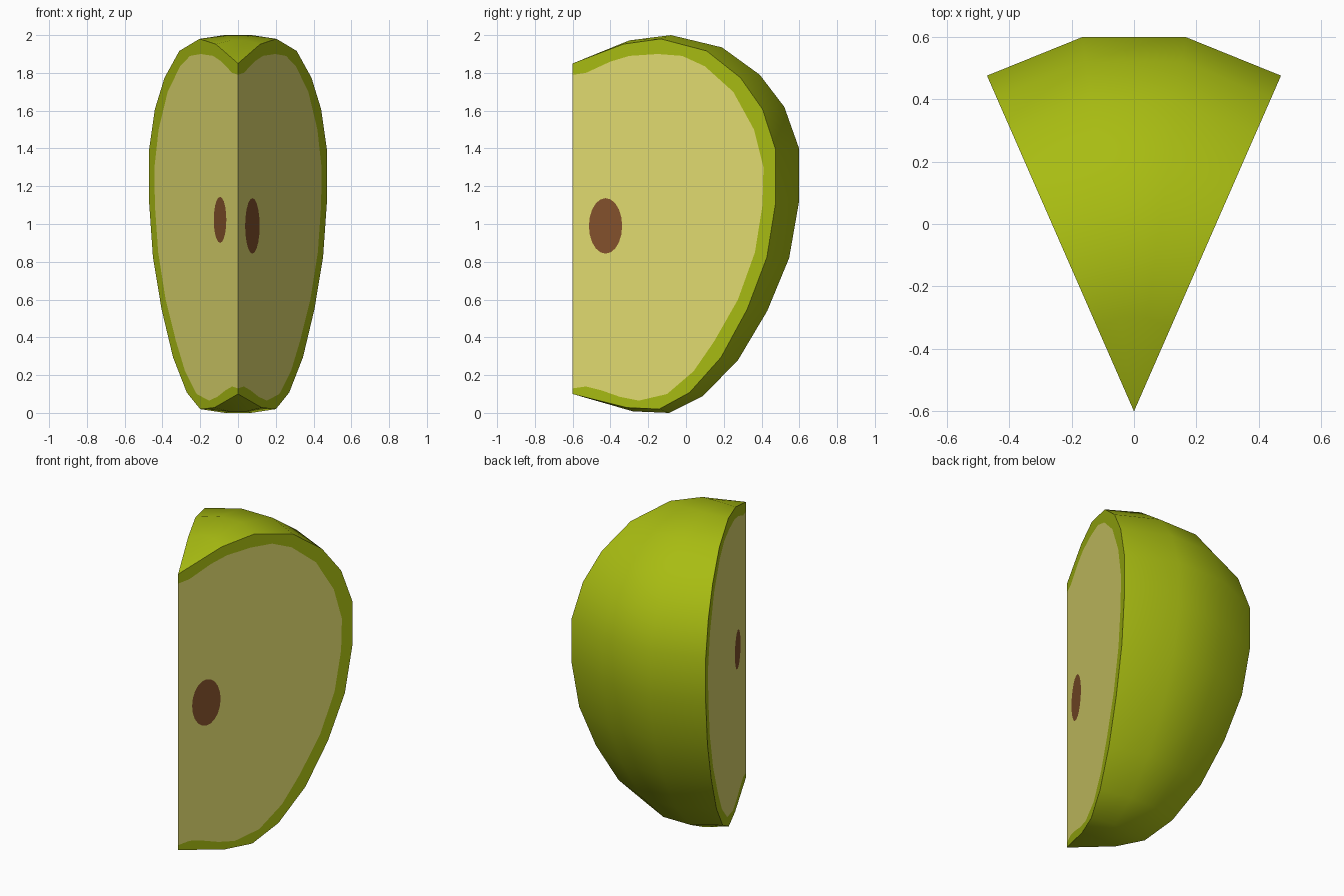
import bpy, bmesh, math
from mathutils import Vector
from mathutils.geometry import delaunay_2d_cdt

if "Cube" in bpy.data.objects:
    bpy.data.objects.remove(bpy.data.objects["Cube"])

HALF = math.radians(23.65)   # half of the wedge angle
AXIS_Y = -0.6                # the core line of the fruit


def material(name, rgb):
    m = bpy.data.materials.new(name)
    m.diffuse_color = (*rgb, 1)
    m.use_nodes = True
    m.node_tree.nodes["Principled BSDF"].inputs["Base Color"].default_value = m.diffuse_color
    return m


# Outer profile, (radius from core, height), top to bottom
profile = [(0, 1.85), (0.303, 1.972), (0.525, 2.0), (0.798, 1.935), (1.0, 1.79),
           (1.131, 1.62), (1.21, 1.4), (1.21, 1.12), (1.157, 0.82), (1.04, 0.54),
           (0.884, 0.28), (0.697, 0.09), (0.515, 0.0), (0.323, 0.008), (0, 0.1)]

# Flesh outline on the cut faces, measured along the right view (y, height)
flesh_yz = [(-0.6, 1.79), (-0.53, 1.80), (-0.4, 1.86), (-0.3, 1.89), (-0.15, 1.9),
            (-0.02, 1.89), (0.1, 1.835), (0.25, 1.70), (0.36, 1.5), (0.41, 1.3),
            (0.405, 1.1), (0.365, 0.85), (0.275, 0.6), (0.15, 0.38), (0.04, 0.22),
            (-0.1, 0.1), (-0.25, 0.065), (-0.35, 0.085), (-0.45, 0.12),
            (-0.53, 0.14), (-0.6, 0.13)]
flesh = [((y - AXIS_Y) / math.cos(HALF), z) for y, z in flesh_yz]


def place(r, z, a):
    return Vector((r * math.sin(a), AXIS_Y + r * math.cos(a), z))


def cut_edge(r, z):
    # the skin curves in slightly towards the cuts
    return (r * 0.97, 1 + (z - 1) * 0.98) if r else (r, z)


def ellipse(r, z, rr, rz, n=20):
    return [(r + rr * math.cos(t), z + rz * math.sin(t))
            for t in (2 * math.pi * i / n for i in range(n))]


bm = bmesh.new()

# Rounded skin: three facets around the core
columns = []
for i in range(4):
    a = -HALF + i * 2 * HALF / 3
    pts = [cut_edge(*p) if i in (0, 3) else p for p in profile]
    columns.append([bm.verts.new(place(r, z, a)) for r, z in pts])
for c0, c1 in zip(columns, columns[1:]):
    for j in range(len(profile) - 1):
        bm.faces.new((c0[j], c0[j + 1], c1[j + 1], c1[j]))

# Cut faces: rind, flesh and seed cut into one flat surface
for side, seed in ((-1, ellipse(0.237, 1.022, 0.083, 0.122)),
                   (1, ellipse(0.19, 0.99, 0.096, 0.147))):
    loops = [[cut_edge(*p) for p in profile], flesh, seed]
    pts, ids = [], []
    for loop in loops:
        loop = loop[::-1] if loop is not seed else loop   # counter-clockwise
        ids.append(list(range(len(pts), len(pts) + len(loop))))
        pts += [Vector(p) for p in loop]
    co, _, tris, _, _, origin = delaunay_2d_cdt(pts, [], ids, 1, 1e-5)
    verts = [bm.verts.new(place(p.x, p.y, side * HALF)) for p in co]
    for tri, src in zip(tris, origin):
        if src:
            f = bm.faces.new([verts[k] for k in tri])
            f.material_index = max(src)

bmesh.ops.remove_doubles(bm, verts=bm.verts, dist=0.0005)
bmesh.ops.recalc_face_normals(bm, faces=bm.faces)

mesh = bpy.data.meshes.new("apple_slice")
bm.to_mesh(mesh)
bm.free()
for name, rgb in (("green skin", (0.392, 0.503, 0.006)),
                  ("pale flesh", (0.76, 0.716, 0.162)),
                  ("brown seed", (0.231, 0.084, 0.025))):
    mesh.materials.append(material(name, rgb))

obj = bpy.data.objects.new("apple_slice", mesh)
bpy.context.collection.objects.link(obj)
bpy.context.view_layer.objects.active = obj
obj.select_set(True)
bpy.ops.object.shade_smooth_by_angle(angle=math.radians(45))
